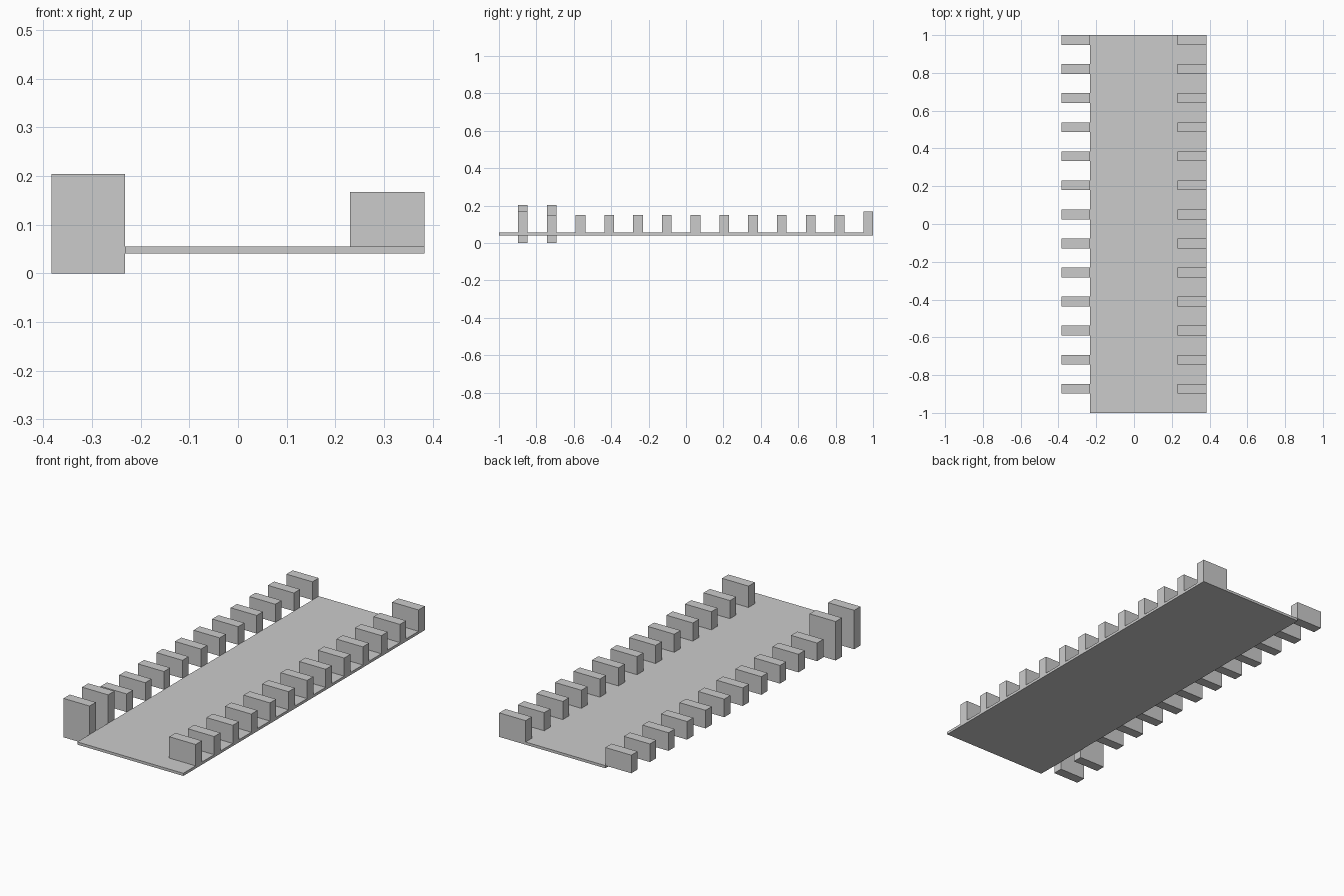
import bpy

if "Cube" in bpy.data.objects:
    bpy.data.objects.remove(bpy.data.objects["Cube"])

def box(name, x0, x1, y0, y1, z0, z1):
    bpy.ops.mesh.primitive_cube_add(size=1, location=((x0 + x1) / 2, (y0 + y1) / 2, (z0 + z1) / 2))
    ob = bpy.context.object
    ob.name = name
    ob.scale = (x1 - x0, y1 - y0, z1 - z0)
    bpy.ops.object.transform_apply(location=False, rotation=False, scale=True)
    return ob

COUNT = 13
STEP = 2 / COUNT
DEPTH = 0.052
DECK_TOP = 0.055

# Thin deck
box("deck", -0.232, 0.383, -1, 1, 0.041, DECK_TOP)

# Two rows of blocks along the long edges
for i in range(COUNT):
    y1 = -1 + STEP * (i + 1)
    y0 = y1 - DEPTH

    # Left row sits just outside the deck; the first two are full-height posts
    z0, z1 = (0, 0.204) if i < 2 else (DECK_TOP, 0.15)
    box(f"left_block_{i + 1}", -0.383, -0.232, y0, y1, z0, z1)

    # Right row stands on the deck; the end blocks are taller
    top = 0.167 if i in (0, COUNT - 1) else 0.15
    box(f"right_block_{i + 1}", 0.23, 0.383, y0, y1, DECK_TOP, top)
